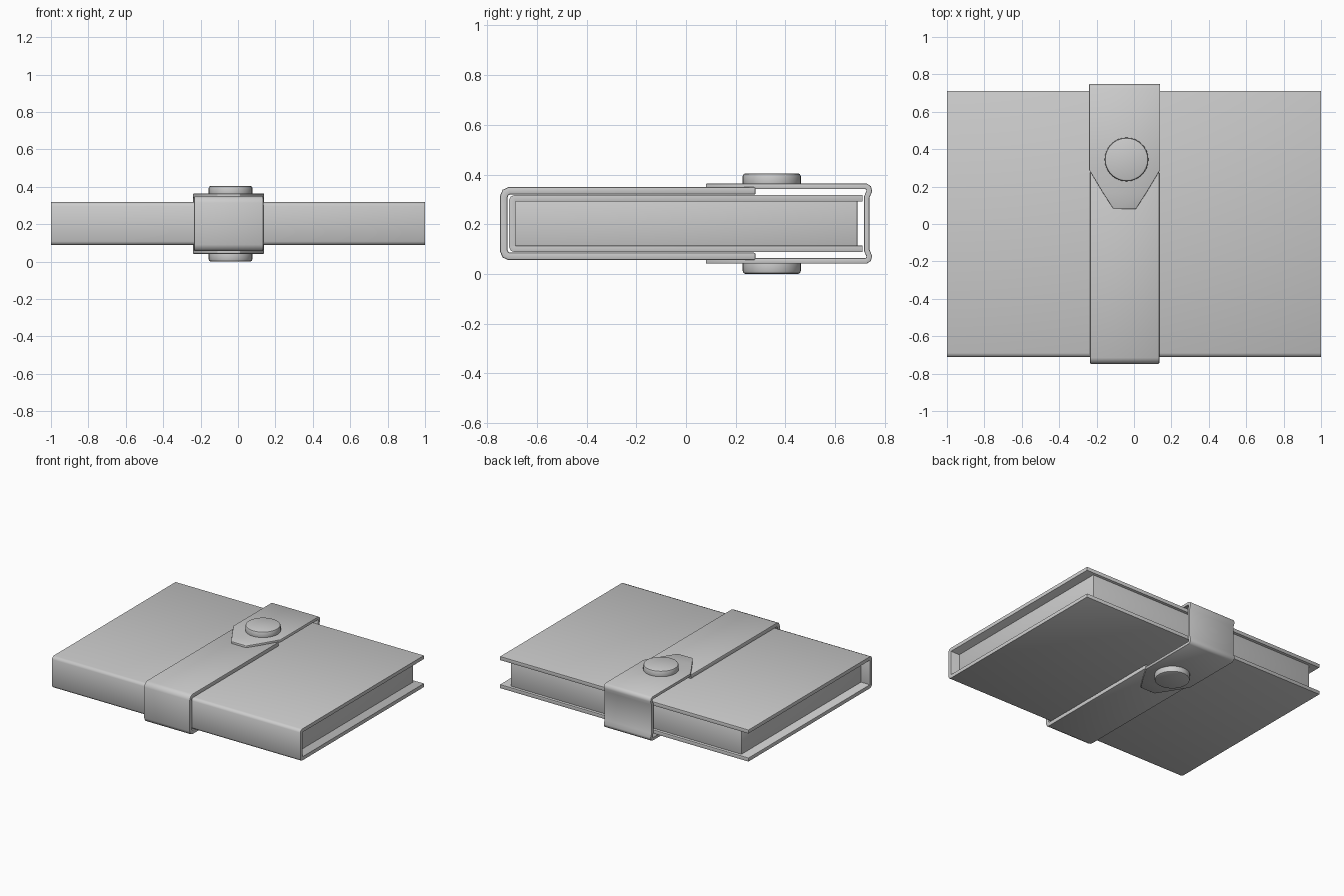
import bpy
import bmesh
import math

cube = bpy.data.objects.get("Cube")
if cube:
    bpy.data.objects.remove(cube, do_unlink=True)

GREY = (0.6, 0.6, 0.6, 1)
mat = bpy.data.materials.new("plain_grey")
mat.use_nodes = True
mat.diffuse_color = GREY
mat.node_tree.nodes["Principled BSDF"].inputs["Base Color"].default_value = GREY

MID = 0.2025      # height of the mirror plane between top and bottom
STRAP_X = -0.05   # strap centre line
BUTTON = (-0.04, 0.345)


def finish(name, bm, thickness=0, bevel=0.008):
    """Turn a bmesh into a finished, smooth-shaded object."""
    mesh = bpy.data.meshes.new(name)
    bm.to_mesh(mesh)
    bm.free()
    mesh.materials.append(mat)
    obj = bpy.data.objects.new(name, mesh)
    bpy.context.collection.objects.link(obj)
    if thickness:
        solid = obj.modifiers.new("thickness", 'SOLIDIFY')
        solid.thickness = thickness
        solid.offset = -1
        solid.use_even_offset = True
    if bevel:
        soft = obj.modifiers.new("soft_edges", 'BEVEL')
        soft.width = bevel
        soft.segments = 2
        soft.angle_limit = math.radians(50)
    bpy.ops.object.select_all(action='DESELECT')
    obj.select_set(True)
    bpy.context.view_layer.objects.active = obj
    bpy.ops.object.convert(target='MESH')
    bpy.ops.object.shade_smooth_by_angle(angle=math.radians(40))
    return obj


def band(name, half_path, centre, thickness, bevel, upward):
    """Folded band; half_path lists (y, height above MID, half width) from the
    top free end to the fold, and is mirrored for the underside."""
    path = [(y, MID + h, w) for y, h, w in half_path]
    path += [(y, MID - h, w) for y, h, w in reversed(half_path)]
    if upward:
        path.reverse()
    bm = bmesh.new()
    rows = [[bm.verts.new((centre + s * w, y, z)) for s in (-1, 1)]
            for y, z, w in path]
    for a, b in zip(rows, rows[1:]):
        bm.faces.new((a[0], a[1], b[1], b[0]))
    return finish(name, bm, thickness, bevel)


# Cover: two boards joined by the spine at the front
band("cover", [(0.71, 0.115, 1), (-0.69, 0.115, 1), (-0.705, 0.109, 1),
               (-0.712, 0.095, 1)], 0, 0.026, 0.008, True)

# Page block, set back from the cover edges
bm = bmesh.new()
bmesh.ops.create_cube(bm, size=1)
for v in bm.verts:
    v.co.x *= 1.86
    v.co.y *= 1.38
    v.co.z = MID + v.co.z * 0.184
finish("pages", bm, 0, 0.006)

# Strap wrapped round the spine
band("front_strap", [(0.28, 0.147, 0.185), (-0.715, 0.147, 0.185),
                     (-0.738, 0.136, 0.185), (-0.748, 0.112, 0.185)],
     STRAP_X, 0.03, 0.006, True)

# Pointed flap wrapped round the open edge
band("back_flap", [(0.08, 0.161, 0.06), (0.165, 0.161, 0.115),
                   (0.29, 0.161, 0.19), (0.728, 0.161, 0.19),
                   (0.744, 0.15, 0.19), (0.749, 0.13, 0.19),
                   (0.738, 0.104, 0.19)], STRAP_X, 0.022, 0.004, False)

# Round stud on each side
for name, side in (("top_button", 1), ("bottom_button", -1)):
    bm = bmesh.new()
    bmesh.ops.create_cone(bm, cap_ends=True, segments=32,
                          radius1=0.117, radius2=0.117, depth=0.06)
    for v in bm.verts:
        v.co.x += BUTTON[0]
        v.co.y += BUTTON[1]
        v.co.z += MID + side * 0.1725
    finish(name, bm, 0, 0.012)
